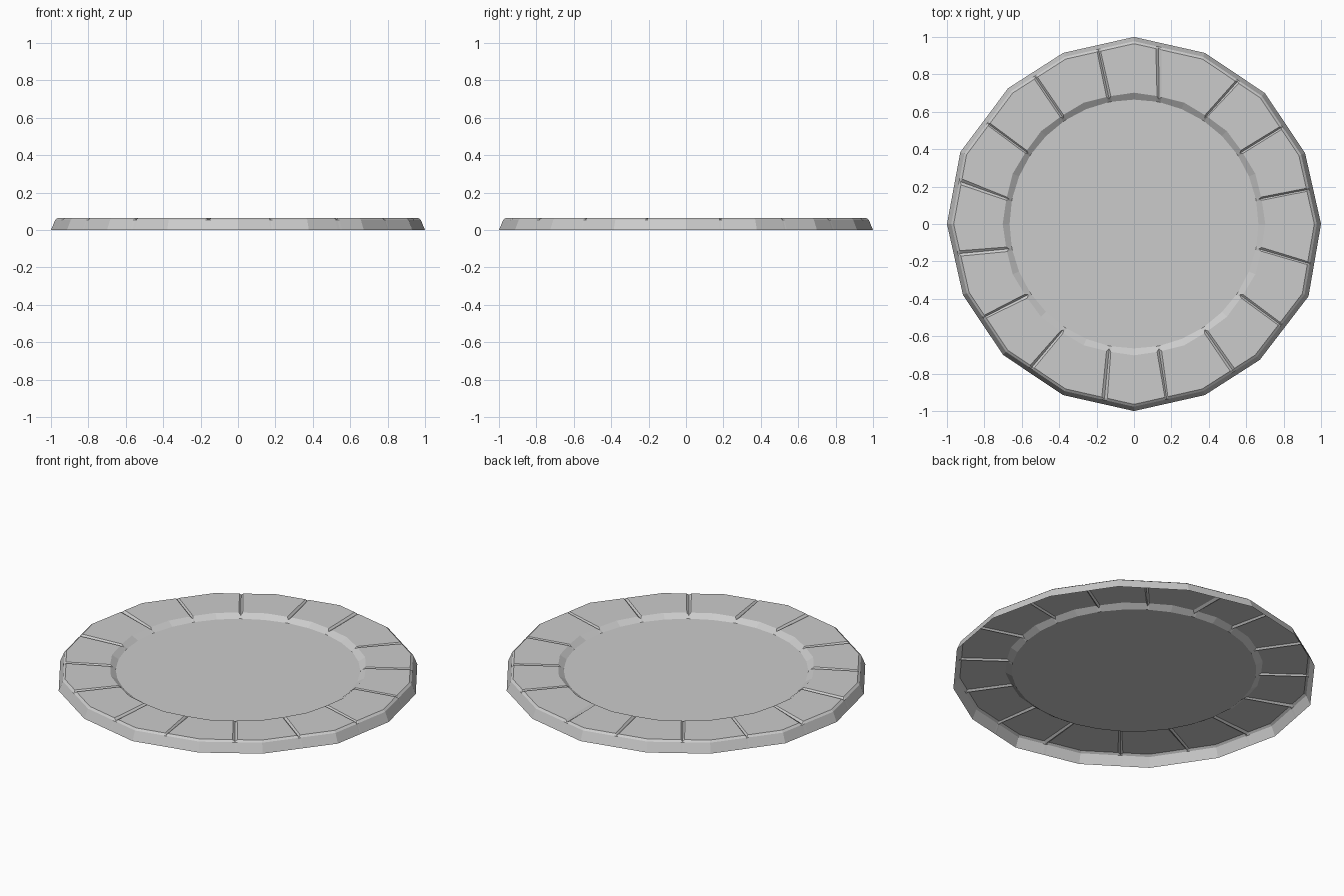
import bpy, bmesh, math, random
from mathutils import Vector

if "Cube" in bpy.data.objects:
    bpy.data.objects.remove(bpy.data.objects["Cube"])

random.seed(4)
N = 16
STEP = 360 / N
TOP, GROOVE, FLOOR = 0.065, 0.055, 0.042

# slight hand-cut irregularity of the outline and of the joints' outer ends
radius = [1, .99, .99, .99, 1, .99, .99, 1.005, 1, .99, .99, .99, 1, .99, .99, 1.01]
turn = {6: -2.2, 14: -2.2}
joint_out = [11.2, 33.2, 54, 82, 101.5, 123.9, 145.5, 166.3,
             189.6, 211.9, 234.5, 260.4, 280.6, 304, 325.5, 347.3]


def polar(r, deg, z):
    a = math.radians(deg)
    return Vector((r * math.cos(a), r * math.sin(a), z))


def on_chord(k, deg, scale, z):
    """Point at angle deg on the straight outer edge between stone centres k and k+1."""
    a = polar(radius[k] * scale, k * STEP + turn.get(k, 0), z)
    j = (k + 1) % N
    b = polar(radius[j] * scale, (k + 1) * STEP + turn.get(j, 0), z)
    d = polar(1, deg, 0)
    e = b - a
    t = -(a.x * d.y - a.y * d.x) / (e.x * d.y - e.y * d.x)
    return a.lerp(b, t)


# profile columns running from the recessed floor out and down to the base
columns = []
for k in range(N):
    c = k * STEP
    co = c + turn.get(k, 0)
    R = radius[k]
    # middle of a stone
    columns.append([polar(.665, c, FLOOR), polar(.702, c, TOP), polar(.964 * R, co, TOP),
                    polar(.977 * R, co, GROOVE), polar(R, co, 0)])
    # V-shaped joint: edge, bottom, edge
    ji, jo = c + STEP / 2, joint_out[k]
    wi, wo = random.uniform(.6, 1.1), random.uniform(.45, 1.0)
    for s in (-1, 0, 1):
        ai, ao = ji + s * wi, jo + s * wo
        z = TOP if s else GROOVE
        columns.append([polar(.665, ai, FLOOR),
                        polar(.695 if s else .68, ai, z),
                        on_chord(k, ao, .964 if s else .97, z),
                        on_chord(k, ao, .977, GROOVE - (0 if s else .002)),
                        on_chord(k, ao, 1, 0)])

# open-bottomed shell: stone ring, rim and sunken floor
bm = bmesh.new()
grid = [[bm.verts.new(p) for p in col] for col in columns]
for i, a in enumerate(grid):
    b = grid[(i + 1) % len(grid)]
    for j in range(4):
        bm.faces.new((a[j], a[j + 1], b[j + 1], b[j]))
bm.faces.new([col[0] for col in grid])
bm.normal_update()

mesh = bpy.data.meshes.new("stone_platform")
bm.to_mesh(mesh)
bm.free()
obj = bpy.data.objects.new("stone_platform", mesh)
bpy.context.collection.objects.link(obj)
